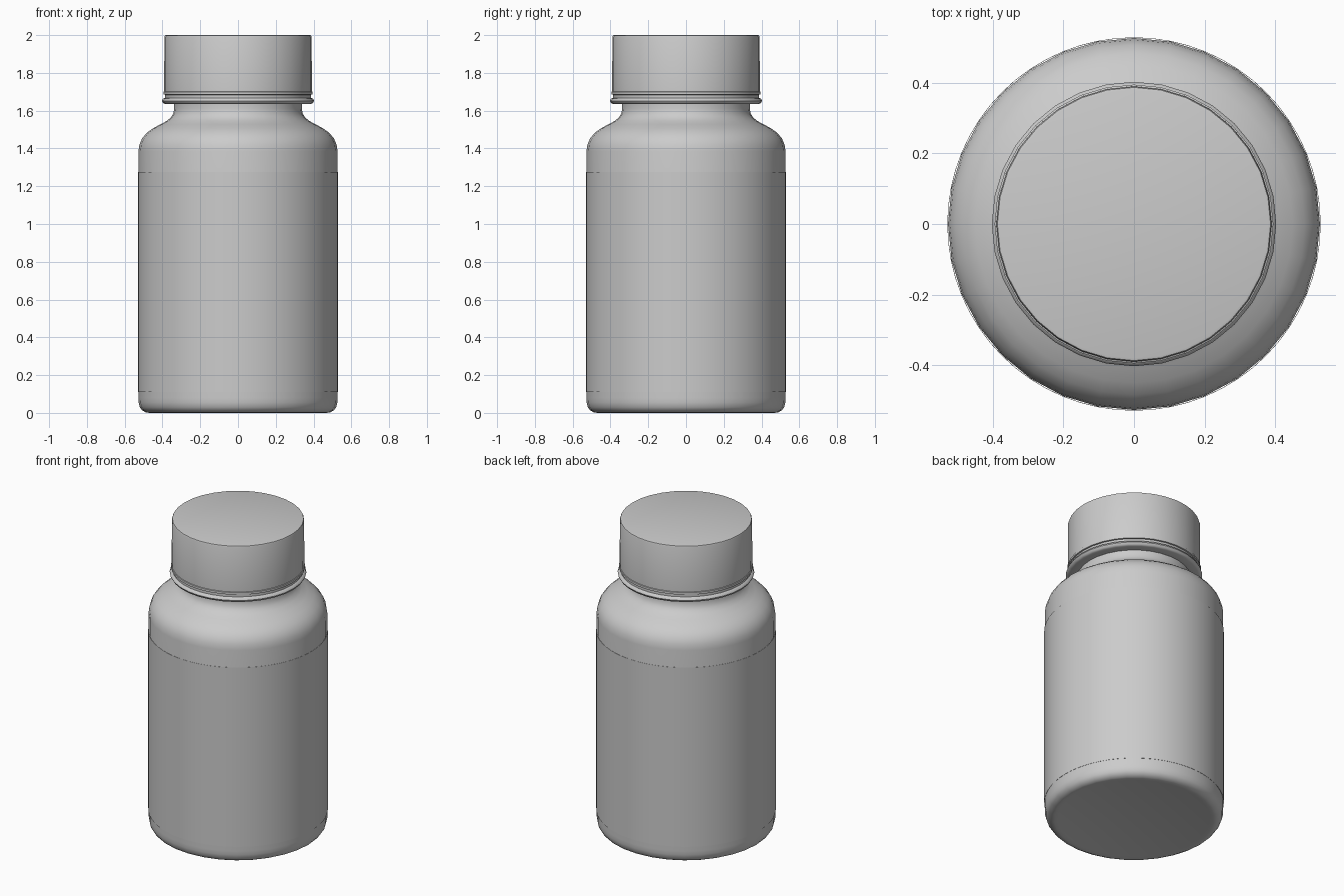
import bpy, math

if "Cube" in bpy.data.objects:
    bpy.data.objects.remove(bpy.data.objects["Cube"])


def lathe(name, profile, sides=32, closed=False, angle=35):
    """Spin a list of (radius, z) points around the z axis."""
    verts, faces, rings = [], [], []
    for r, z in profile:
        n = 1 if r == 0 else sides
        rings.append(range(len(verts), len(verts) + n))
        for i in range(n):
            a = 2 * math.pi * i / sides
            verts.append((r * math.cos(a), r * math.sin(a), z))
    pairs = list(zip(rings, rings[1:]))
    if closed:
        pairs.append((rings[-1], rings[0]))
    for a, b in pairs:
        for i in range(sides):
            j = (i + 1) % sides
            quad = [a[i % len(a)], a[j % len(a)], b[j % len(b)], b[i % len(b)]]
            faces.append(list(dict.fromkeys(quad)))
    mesh = bpy.data.meshes.new(name)
    mesh.from_pydata(verts, [], faces)
    obj = bpy.data.objects.new(name, mesh)
    bpy.context.collection.objects.link(obj)
    bpy.ops.object.select_all(action='DESELECT')
    obj.select_set(True)
    bpy.context.view_layer.objects.active = obj
    bpy.ops.object.shade_smooth_by_angle(angle=math.radians(angle))
    return obj


# Bottle: rounded base, straight wall, shoulder, neck and support flange, hollow inside
lathe("bottle_body", [
    (0, 0.005), (0.45, 0.005), (0.47, 0), (0.488, 0.003), (0.507, 0.013),
    (0.52, 0.03), (0.526, 0.055), (0.527, 0.08), (0.527, 1.385),
    (0.522, 1.42), (0.508, 1.453), (0.484, 1.482), (0.45, 1.507),
    (0.41, 1.528), (0.375, 1.547), (0.353, 1.567), (0.342, 1.587),
    (0.338, 1.61), (0.338, 1.635), (0.385, 1.635), (0.397, 1.64),
    (0.403, 1.652), (0.397, 1.664), (0.385, 1.669), (0.345, 1.673),
    (0.34, 1.69), (0.34, 1.93), (0.31, 1.93), (0.31, 1.58),
    (0.37, 1.52), (0.47, 1.46), (0.495, 1.38), (0.495, 0.06), (0.46, 0.03),
    (0, 0.03)], angle=50)

# Wrap-around label
lathe("label", [(0.5275, 0.11), (0.529, 0.11), (0.529, 1.275), (0.5275, 1.275)],
      sides=64, closed=True)

# Screw cap
lathe("cap", [
    (0, 2.0), (0.38, 2.0), (0.387, 1.998), (0.39, 1.99), (0.391, 1.702),
    (0.395, 1.70), (0.395, 1.686), (0.385, 1.684), (0.355, 1.684),
    (0.355, 1.95), (0, 1.95)])

# Seal ring between cap and flange
lathe("seal_ring", [(0.345, 1.668), (0.387, 1.668), (0.387, 1.684), (0.345, 1.684)],
      closed=True)

# Consistent outward normals
for obj in bpy.context.collection.objects:
    bpy.context.view_layer.objects.active = obj
    bpy.ops.object.mode_set(mode='EDIT')
    bpy.ops.mesh.select_all(action='SELECT')
    bpy.ops.mesh.normals_make_consistent(inside=False)
    bpy.ops.object.mode_set(mode='OBJECT')
